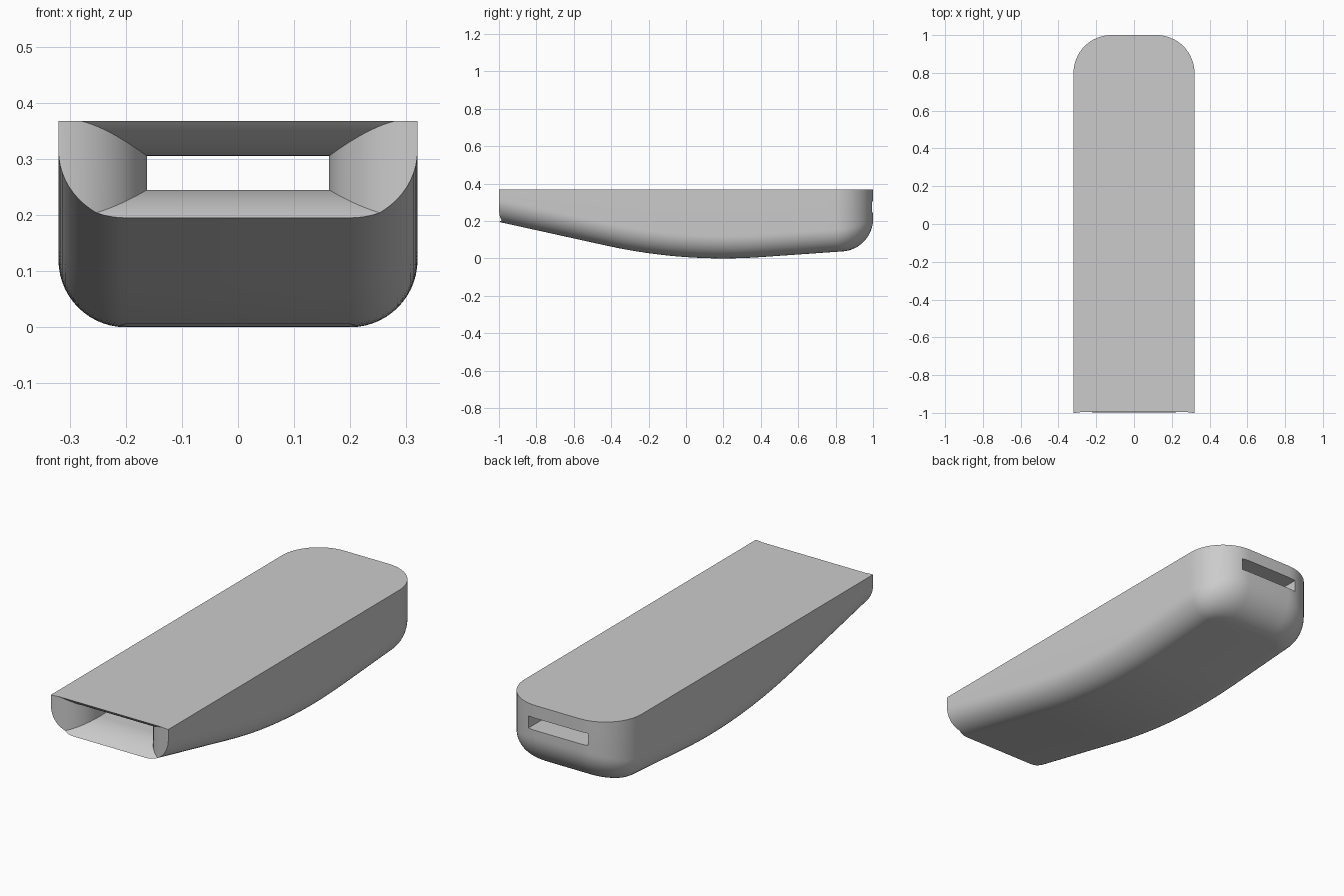
import bpy, bmesh
from math import sin, cos, pi, sqrt

cube = bpy.data.objects.get("Cube")
if cube:
    bpy.data.objects.remove(cube, do_unlink=True)

HALF_W, TOP, CORNER = 0.32, 0.368, 0.2
SIDE_R, REAR_R = 0.12, 0.16           # bottom fillet on the sides and at the back

grey = bpy.data.materials.new("plain_grey")
grey.use_nodes = True
grey.diffuse_color = (0.6, 0.6, 0.6, 1)
grey.node_tree.nodes["Principled BSDF"].inputs["Base Color"].default_value = (0.6, 0.6, 0.6, 1)


def floor_height(y):
    """Keel line: a shallow parabola that runs out into straight slopes."""
    bend, low = 0.35, 0.2
    near = max(-0.43, min(0.4, y))
    return bend * (near - low) ** 2 / 2 + bend * (near - low) * (y - near)


def outline(inset):
    """Half plan outline from the front to the back: x, y, fillet radius."""
    cx, cy = HALF_W - CORNER, 1 - CORNER
    rx, ry = CORNER - SIDE_R * inset, CORNER - REAR_R * inset
    pts = [(cx + rx, -1 + (cy + 1) * i / 36, SIDE_R) for i in range(36)]
    for i in range(17):
        a = pi / 2 * i / 16
        r = SIDE_R + (REAR_R - SIDE_R) * sin(a) ** 2
        pts.append((cx + rx * cos(a), cy + ry * sin(a), r))
    return pts


def make_object(name, bm):
    bmesh.ops.recalc_face_normals(bm, faces=bm.faces)
    mesh = bpy.data.meshes.new(name)
    bm.to_mesh(mesh)
    bm.free()
    mesh.materials.append(grey)
    obj = bpy.data.objects.new(name, mesh)
    bpy.context.collection.objects.link(obj)
    return obj


def make_body():
    bm = bmesh.new()

    def ring(inset, height):
        half = [(x, y, height(y, r)) for x, y, r in outline(inset)]
        other = [(-x, y, z) for x, y, z in reversed(half)]
        return [bm.verts.new(p) for p in half + other]

    rings = [ring(0, lambda y, r: TOP)]
    steps = 14
    for k in range(steps + 1):
        a = pi / 2 * k / steps
        rings.append(ring(1 - cos(a), lambda y, r: floor_height(y) + r * (1 - sin(a))))
    n = len(rings[0])
    for upper, lower in zip(rings, rings[1:]):
        for i in range(n - 1):
            bm.faces.new((upper[i], upper[i + 1], lower[i + 1], lower[i]))
    # underside strips, flat top and front end
    base = rings[-1]
    for i in range(n // 2 - 1):
        bm.faces.new((base[i], base[i + 1], base[n - 2 - i], base[n - 1 - i]))
    bm.faces.new(rings[0])
    bm.faces.new([r[0] for r in rings] + [r[-1] for r in reversed(rings)])
    return make_object("body", bm)


def make_slot_cutter():
    """Straight slot that flares like a trumpet at the front."""
    depth = 0.157
    bm = bmesh.new()

    def flare(radius, t):
        return radius - sqrt(max(0, radius * radius - t * t))

    def ring(y, t):
        x = 0.162 + flare(depth, t)
        top, low = 0.305 + flare(0.216, t), 0.245 - flare(0.268, t)
        return [bm.verts.new(p) for p in ((-x, y, low), (x, y, low), (x, y, top), (-x, y, top))]

    rings = [ring(1.1, 0)]
    for k in range(21):
        t = depth * sin(pi / 2 * k / 20) * 0.9999
        rings.append(ring(-1 + depth - t, t))
    rings.append(ring(-1.1, depth * 0.9999))
    for a, b in zip(rings, rings[1:]):
        for i in range(4):
            j = (i + 1) % 4
            bm.faces.new((a[i], a[j], b[j], b[i]))
    bm.faces.new(rings[0])
    bm.faces.new(rings[-1])
    return make_object("slot_cutter", bm)


body = make_body()
cutter = make_slot_cutter()
cutter.hide_render = True

# cut the slot and smooth the rounded surfaces
cut = body.modifiers.new("slot", "BOOLEAN")
cut.operation, cut.solver, cut.object = "DIFFERENCE", "EXACT", cutter
bpy.ops.object.select_all(action="DESELECT")
body.select_set(True)
bpy.context.view_layer.objects.active = body
bpy.ops.object.modifier_apply(modifier=cut.name)
bpy.data.objects.remove(cutter, do_unlink=True)
bpy.ops.object.shade_smooth_by_angle(angle=pi / 6)
